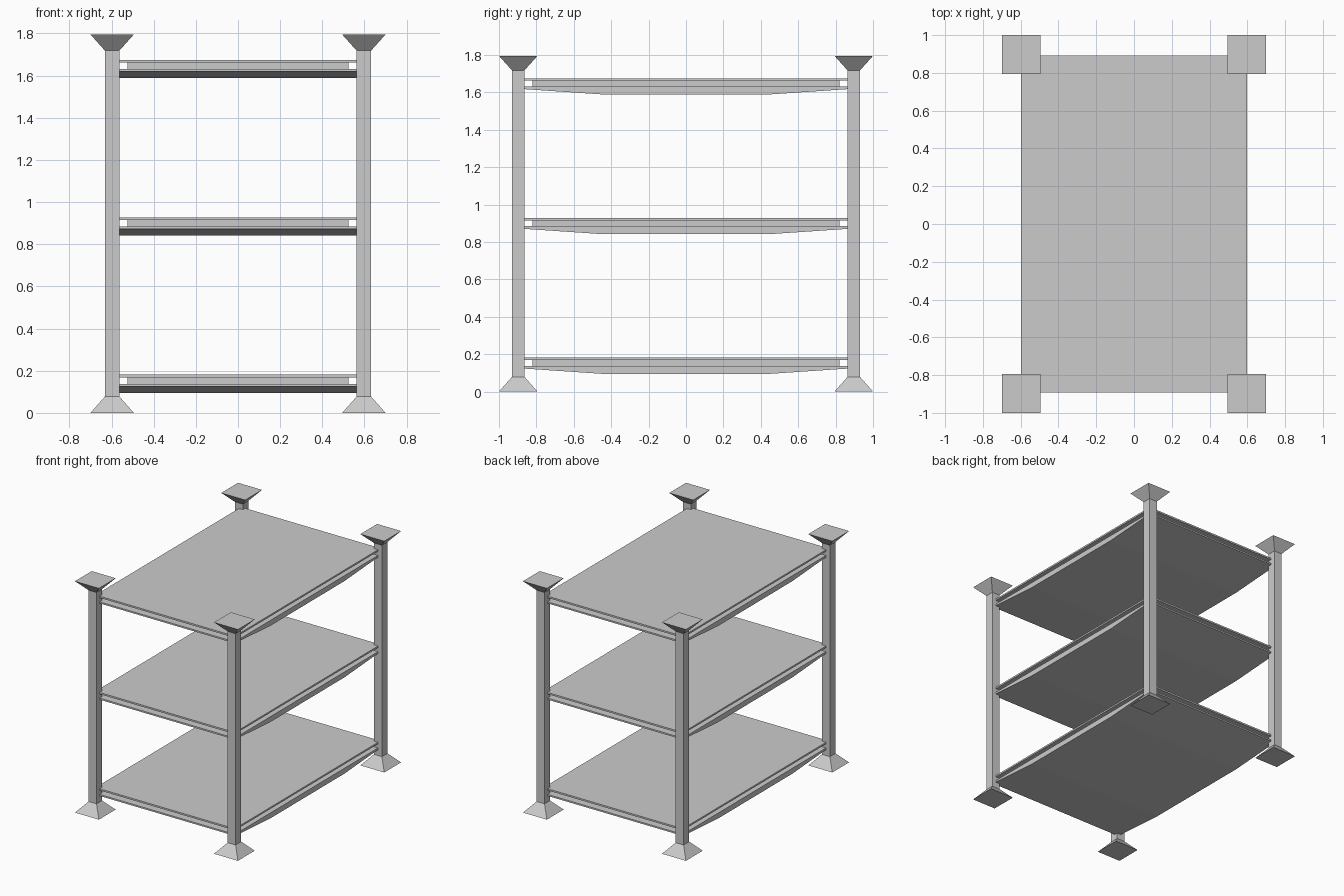
import bpy, bmesh

if "Cube" in bpy.data.objects:
    bpy.data.objects.remove(bpy.data.objects["Cube"])

GREY = bpy.data.materials.new("light_grey")
GREY.diffuse_color = (0.6, 0.6, 0.6, 1)
GREY.use_nodes = True
GREY.node_tree.nodes["Principled BSDF"].inputs["Base Color"].default_value = GREY.diffuse_color


def finish(name, bm):
    bmesh.ops.recalc_face_normals(bm, faces=bm.faces[:])
    mesh = bpy.data.meshes.new(name)
    bm.to_mesh(mesh)
    bm.free()
    mesh.materials.append(GREY)
    obj = bpy.data.objects.new(name, mesh)
    bpy.context.collection.objects.link(obj)


def box(name, hx, hy, z0, z1):
    bm = bmesh.new()
    bmesh.ops.create_cube(bm, size=1)
    for v in bm.verts:
        v.co = (v.co.x * 2 * hx, v.co.y * 2 * hy, z1 if v.co.z > 0 else z0)
    finish(name, bm)


def post(name, cx, cy):
    # square shaft flaring into a foot and a cap
    levels = [(0, 0.103), (0.078, 0.034), (1.718, 0.034), (1.795, 0.103)]
    bm = bmesh.new()
    rings = [[bm.verts.new((cx + sx * h, cy + sy * h, z))
              for sx, sy in ((-1, -1), (1, -1), (1, 1), (-1, 1))]
             for z, h in levels]
    for a, b in zip(rings, rings[1:]):
        for i in range(4):
            j = (i + 1) % 4
            bm.faces.new((a[i], a[j], b[j], b[i]))
    bm.faces.new(rings[0])
    bm.faces.new(rings[-1])
    finish(name, bm)


def tray(name, z):
    # lower plate whose underside tapers up toward the front and back
    profile = [(-0.893, 0.137), (-0.893, 0.125), (-0.45, 0.095),
               (0.45, 0.095), (0.893, 0.125), (0.893, 0.137)]
    bm = bmesh.new()
    left, right = [[bm.verts.new((x, y, z + h)) for y, h in profile]
                   for x in (-0.598, 0.598)]
    bm.faces.new(left)
    bm.faces.new(right)
    for i in range(len(profile)):
        j = (i + 1) % len(profile)
        bm.faces.new((left[i], left[j], right[j], right[i]))
    finish(name, bm)


# four corner posts
for side, sx in (("left", -1), ("right", 1)):
    for end, sy in (("front", -1), ("back", 1)):
        post(f"{end}_{side}_post", sx * 0.597, sy * 0.897)

# three shelves: tapered tray, recessed core, thin top plate
for i, level in enumerate(("lower", "middle", "upper")):
    z = i * 0.747
    tray(f"{level}_shelf_tray", z)
    box(f"{level}_shelf_core", 0.523, 0.82, z + 0.137, z + 0.168)
    box(f"{level}_shelf_top", 0.598, 0.893, z + 0.168, z + 0.181)
